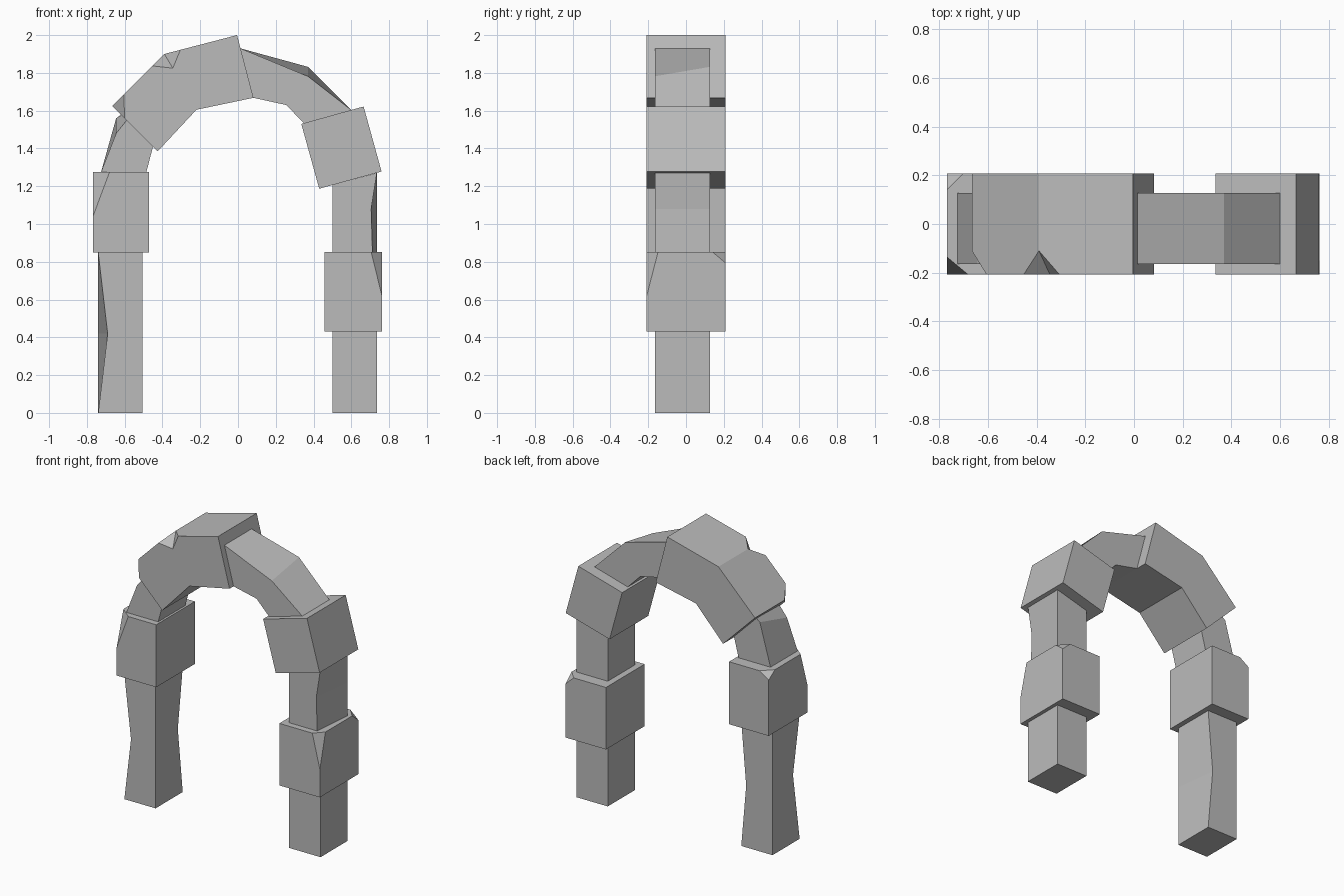
import bpy
import bmesh
from mathutils import Vector

cube = bpy.data.objects.get("Cube")
if cube:
    bpy.data.objects.remove(cube)

# One flat stone colour
stone = bpy.data.materials.new("grey_stone")
stone.use_nodes = True
GREY = (0.5, 0.5, 0.5, 1)
stone.diffuse_color = GREY
stone.node_tree.nodes["Principled BSDF"].inputs["Base Color"].default_value = GREY

THIN = (-0.165, 0.127)
THICK = (-0.208, 0.208)
F, B = THICK


def finish(name, bm):
    bmesh.ops.recalc_face_normals(bm, faces=bm.faces[:])
    mesh = bpy.data.meshes.new(name)
    bm.to_mesh(mesh)
    bm.free()
    mesh.materials.append(stone)
    obj = bpy.data.objects.new(name, mesh)
    bpy.context.collection.objects.link(obj)
    return obj


def stone_block(name, profile, depth, front=None, back=None, chips=()):
    """Extrude an (x, z) profile along y; move single worn corners of either
    end, then slice chips off along planes given by three points."""
    bm = bmesh.new()
    rings = []
    for y, worn in zip(depth, (front or {}, back or {})):
        points = [worn.get(i, p) for i, p in enumerate(profile)]
        rings.append([bm.verts.new((x, y, z)) for x, z in points])
    near, far = rings
    bm.faces.new(near)
    bm.faces.new(far[::-1])
    for i in range(len(profile)):
        j = (i + 1) % len(profile)
        bm.faces.new((near[i], far[i], far[j], near[j]))
    bmesh.ops.recalc_face_normals(bm, faces=bm.faces[:])
    centre = sum((v.co for v in bm.verts), Vector()) / len(bm.verts)
    for chip in chips:
        a, b, c = map(Vector, chip)
        normal = (b - a).cross(c - a).normalized()
        if normal.dot(centre - a) > 0:
            normal.negate()
        cut = bmesh.ops.bisect_plane(bm, geom=bm.verts[:] + bm.edges[:] + bm.faces[:],
                                     plane_co=a, plane_no=normal, clear_outer=True)
        rim = [e for e in cut["geom_cut"] if isinstance(e, bmesh.types.BMEdge)]
        bmesh.ops.contextual_create(bm, geom=rim)
    return finish(name, bm)


def box(x0, x1, z0, z1):
    return [(x0, z0), (x1, z0), (x1, z1), (x0, z1)]


# Right pillar: worn shaft and its capital
stone_block("right_shaft",
            [(-0.74, 0), (-0.505, 0), (-0.505, 0.42), (-0.505, 0.85),
             (-0.74, 0.85), (-0.74, 0.42)], THIN,
            front={5: (-0.69, 0.42)}, back={2: (-0.542, 0.42)})
stone_block("right_capital", box(-0.768, -0.47, 0.85, 1.275), THICK, chips=[
    ((-0.768, F, 1.04), (-0.68, F, 1.275), (-0.768, -0.135, 1.275)),
    ((-0.768, B, 1.23), (-0.70, B, 1.275), (-0.768, 0.14, 1.275))])

# Right springer leaning into the arch
stone_block("right_springer",
            [(-0.725, 1.275), (-0.485, 1.275), (-0.45, 1.41),
             (-0.40, 1.5), (-0.54, 1.64), (-0.645, 1.56)], THIN,
            front={4: (-0.54, 1.61), 5: (-0.645, 1.48)})

# Large crown stone with a chipped lower corner
crown = stone_block("crown_stone",
                    [(-0.005, 2.0), (0.082, 1.668), (-0.22, 1.605),
                     (-0.425, 1.385), (-0.665, 1.625), (-0.39, 1.90)], THICK,
                    chips=[((-0.605, F, 1.686), (-0.6, F, 1.56), (-0.665, -0.11, 1.625))])

# Notch broken out of the crown's front ridge
apex = Vector((-0.39, -0.11, 1.90))
bm = bmesh.new()
bm.verts.new(apex)
for x, z in ((-0.455, 1.837), (-0.345, 1.825), (-0.305, 1.922), (-0.42, 1.98)):
    bm.verts.new(apex + (Vector((x, F, z)) - apex) * 1.3)
bmesh.ops.convex_hull(bm, input=bm.verts[:])
notch = finish("notch_cutter", bm)
notch.hide_render = True
notch.hide_viewport = True
cut = crown.modifiers.new("notch", "BOOLEAN")
cut.operation = "DIFFERENCE"
cut.solver = "EXACT"
cut.object = notch

# Left arch: slim voussoir and tilted block
stone_block("left_voussoir",
            [(0.012, 1.93), (0.082, 1.668), (0.255, 1.63),
             (0.35, 1.533), (0.60, 1.603), (0.37, 1.832)], THIN,
            front={5: (0.37, 1.782)})
stone_block("left_tilted_block",
            [(0.335, 1.53), (0.43, 1.187), (0.76, 1.278), (0.665, 1.622)], THICK)

# Left pillar: upper shaft, chipped collar and foot
stone_block("left_upper_shaft",
            [(0.5, 0.84), (0.737, 0.84), (0.737, 1.08), (0.737, 1.27), (0.5, 1.207)], THIN,
            front={1: (0.712, 0.84), 2: (0.705, 1.08), 3: (0.735, 1.27)})
stone_block("left_collar", box(0.457, 0.762, 0.43, 0.852), THICK, chips=[
    ((0.705, F, 0.852), (0.762, F, 0.62), (0.762, -0.148, 0.852)),
    ((0.70, B, 0.852), (0.762, B, 0.795), (0.762, 0.14, 0.852))])
stone_block("left_foot", box(0.5, 0.737, 0, 0.43), THIN)
